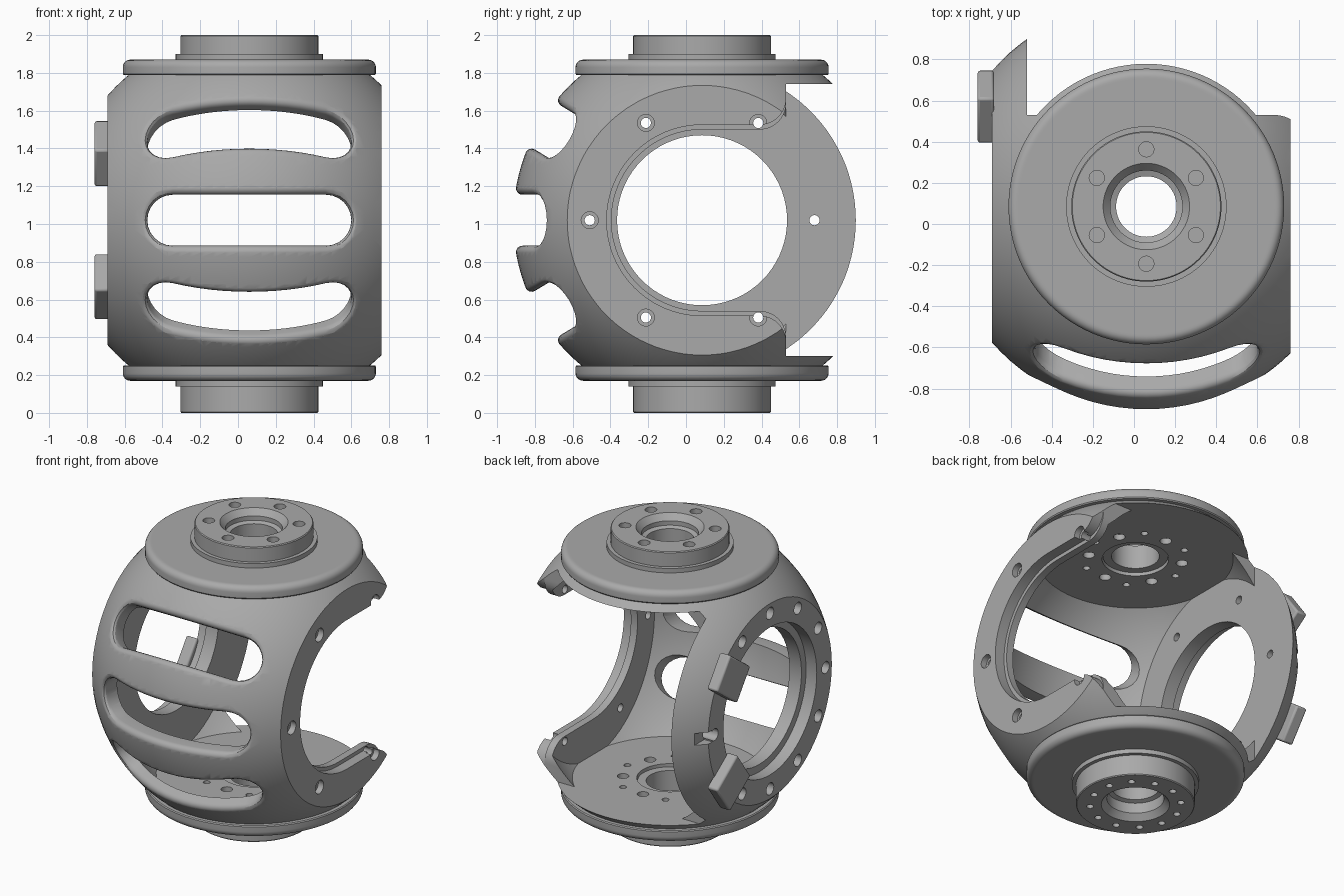
import bpy, bmesh
from math import sin, cos, pi, sqrt, radians
from mathutils import Matrix, Vector

CENTRE = Vector((0.06, 0.085, 1.02))   # all parts are built around the globe centre

if "Cube" in bpy.data.objects:
    bpy.data.objects.remove(bpy.data.objects["Cube"], do_unlink=True)

grey = bpy.data.materials.new("cast grey")
grey.use_nodes = True
grey.diffuse_color = (0.4, 0.4, 0.4, 1)
grey.node_tree.nodes["Principled BSDF"].inputs["Base Color"].default_value = (0.4, 0.4, 0.4, 1)


def finish_mesh(bm, name):
    bmesh.ops.recalc_face_normals(bm, faces=bm.faces)
    mesh = bpy.data.meshes.new(name)
    bm.to_mesh(mesh)
    bm.free()
    mesh.materials.append(grey)
    obj = bpy.data.objects.new(name, mesh)
    bpy.context.collection.objects.link(obj)
    return obj


def box(name, low, high):
    bm = bmesh.new()
    low, high = Vector(low), Vector(high)
    bmesh.ops.create_cube(bm, size=1, matrix=Matrix.Translation((low + high) / 2)
                          @ Matrix.Diagonal((*(high - low), 1)))
    return finish_mesh(bm, name)


def globe(name, radius, stretch=1.0):
    bm = bmesh.new()
    bmesh.ops.create_uvsphere(bm, u_segments=96, v_segments=64, radius=radius,
                              matrix=Matrix.Diagonal((1, 1, stretch, 1)))
    return finish_mesh(bm, name)


def loft(name, rings):
    """Skin a list of equal closed point loops and cap both ends."""
    bm = bmesh.new()
    loops = [[bm.verts.new(p) for p in ring] for ring in rings]
    n = len(loops[0])
    for a, b in zip(loops, loops[1:]):
        for i in range(n):
            bm.faces.new((a[i], a[(i + 1) % n], b[(i + 1) % n], b[i]))
    bm.faces.new(loops[0])
    bm.faces.new(loops[-1])
    return finish_mesh(bm, name)


def drills(name, axis, radius, circle, count, low, high, start=0.0, segments=20):
    """A ring of round cutters between two positions along the x or z axis."""
    bm = bmesh.new()
    turn = Matrix.Rotation(pi / 2, 4, 'Y') if axis == 'x' else Matrix()
    for i in range(count):
        a = start + 2 * pi * i / count
        u, v, mid = circle * cos(a), circle * sin(a), (low + high) / 2
        spot = (mid, u, v) if axis == 'x' else (u, v, mid)
        bmesh.ops.create_cone(bm, cap_ends=True, segments=segments, radius1=radius,
                              radius2=radius, depth=high - low,
                              matrix=Matrix.Translation(spot) @ turn)
    return finish_mesh(bm, name)


def combine(target, tool, operation='DIFFERENCE'):
    mod = target.modifiers.new("cut", 'BOOLEAN')
    mod.operation, mod.solver, mod.object = operation, 'EXACT', tool
    bpy.context.view_layer.objects.active = target
    bpy.ops.object.modifier_apply(modifier=mod.name)
    bpy.data.objects.remove(tool, do_unlink=True)


def place(obj):
    obj.location = CENTRE
    bpy.ops.object.select_all(action='DESELECT')
    obj.select_set(True)
    bpy.context.view_layer.objects.active = obj
    bpy.ops.object.shade_smooth_by_angle(angle=radians(28))


def slot_cutter(tilt):
    """Long rounded slot whose mouth flares along the globe surface."""
    turn = Matrix.Rotation(-tilt, 3, 'X')
    half, high, steps = 0.54, 0.135, 12
    fillet = [(0.04 * (1 - cos(a)), 0.96 + 0.04 * sin(a))
              for a in (radians(d) for d in (0, 22, 45, 68, 84))]
    rings = []
    for grow, depth in [(0, None)] + fillet + [(0.075, 1.02), (0.075, None)]:
        r, c = high + grow, half - high
        outline = [(c + r * cos(a), r * sin(a))
                   for a in (-pi / 2 + pi * i / steps for i in range(steps + 1))]
        outline += [(c - 2 * c * i / steps, r) for i in range(1, steps)]
        outline += [(-x, -z) for x, z in outline]
        flat = -0.45 if grow == 0 else -1.2
        rings.append([turn @ Vector((x, flat if depth is None else
                                     -sqrt(depth ** 2 - x * x - z * z), z))
                      for x, z in outline])
    return loft("slot_cutter", rings)


def fork_cutter(r, low, high):
    """Round opening that runs out to the back between two rounded tips."""
    tip = 0.14
    upper = [(1.2, r + tip)]
    upper += [(0.305 + tip * cos(a), r + tip - tip * sin(a))
              for a in (pi / 2 * i / 10 for i in range(11))]
    upper += [(r * cos(a), r * sin(a)) for a in (pi / 2 + pi / 2 * i / 24 for i in range(24))]
    outline = upper + [(-r, 0)] + [(y, -z) for y, z in reversed(upper)]
    return loft("fork_cutter", [[(x, y, z) for y, z in outline] for x in (low, high)])


# Hollow globe body with flat sides, top and bottom
body = globe("globe_body", 1.0)
combine(body, box("trim", (-0.75, -1.2, -0.775), (0.70, 1.2, 0.775)), 'INTERSECT')
hollow = globe("hollow", 0.88, 1.12)
combine(hollow, box("trim", (-0.58, -1, -0.72), (0.58, 1, 0.72)), 'INTERSECT')
combine(body, hollow)
combine(body, box("back_opening", (-0.58, 0.445, -0.72), (1.2, 1.2, 0.72)))

# Front slots
for tilt in (-31, 0, 31):
    combine(body, slot_cutter(radians(tilt)))

# Forked side plate with a stepped opening and counterbored holes
combine(body, fork_cutter(0.48, 0.3, 1.0))
combine(body, fork_cutter(0.505, 0.63, 1.0))
combine(body, drills("bolt_bore", 'x', 0.027, 0.595, 6, 0.4, 0.9))
combine(body, drills("bolt_head", 'x', 0.045, 0.595, 6, 0.66, 0.9))

# Full ring side plate with stepped opening, bolt circle and sensor notch
combine(body, drills("side_bore", 'x', 0.45, 0, 1, -1.0, -0.4, segments=72))
combine(body, drills("side_step", 'x', 0.50, 0, 1, -1.0, -0.67, segments=72))
combine(body, drills("side_through", 'x', 0.027, 0.595, 6, -1.0, -0.45))
combine(body, drills("side_blind", 'x', 0.04, 0.595, 12, -1.0, -0.64))
combine(body, box("notch", (-0.9, 0.62, -0.04), (-0.69, 1.0, 0.04)))

# Shaft passage and hole pattern in floor and ceiling
combine(body, drills("passage", 'z', 0.205, 0, 1, -1, 1, segments=48))
for low, high in ((-0.76, -0.6), (0.6, 0.76)):
    combine(body, drills("inner_large", 'z', 0.036, 0.29, 6, low, high, pi / 6))
    combine(body, drills("inner_small", 'z', 0.022, 0.32, 6, low, high))
place(body)


# Flanges with stepped hubs
def hub(name, side, top):
    round_edge = [(0.63 + 0.04 * sin(a), 0.81 + 0.04 * cos(a))
                  for a in (pi / 2 * i / 6 for i in range(7))]
    profile = [(0.147, 0.74), (0.147, 0.90), (0.175, 0.91), (0.175, top - 0.04),
               (0.21, top), (0.36, top), (0.365, top - 0.006), (0.365, 0.88),
               (0.39, 0.88), (0.39, 0.85), (0.62, 0.85)]
    profile += round_edge + [(0.67, 0.775), (0.665, 0.768), (0.20, 0.768), (0.20, 0.74)]
    bm = bmesh.new()
    n = 96
    loops = [[bm.verts.new((r * cos(2 * pi * i / n), r * sin(2 * pi * i / n), side * z))
              for i in range(n)] for r, z in profile]
    for a, b in zip(loops, loops[1:] + loops[:1]):
        for i in range(n):
            bm.faces.new((a[i], a[(i + 1) % n], b[(i + 1) % n], b[i]))
    return finish_mesh(bm, name)


top_hub = hub("top_flange_hub", 1, 0.98)
combine(top_hub, drills("hub_holes", 'z', 0.037, 0.278, 6, 0.92, 1.1, pi / 6))
place(top_hub)
bottom_hub = hub("bottom_flange_hub", -1, 1.02)
combine(bottom_hub, drills("hub_holes", 'z', 0.022, 0.28, 12, -1.1, -0.96, pi / 12))
place(bottom_hub)

# Two raised stop lugs on the ring plate
for name, side in (("upper_lug", 1), ("lower_lug", -1)):
    lug = box(name, (-0.82, 0.465, -0.12), (-0.74, 0.735, 0.12))
    lug.data.transform(Matrix.Rotation(side * radians(36), 4, 'X'))
    bevel = lug.modifiers.new("edge", 'BEVEL')
    bevel.width, bevel.segments = 0.012, 2
    place(lug)
